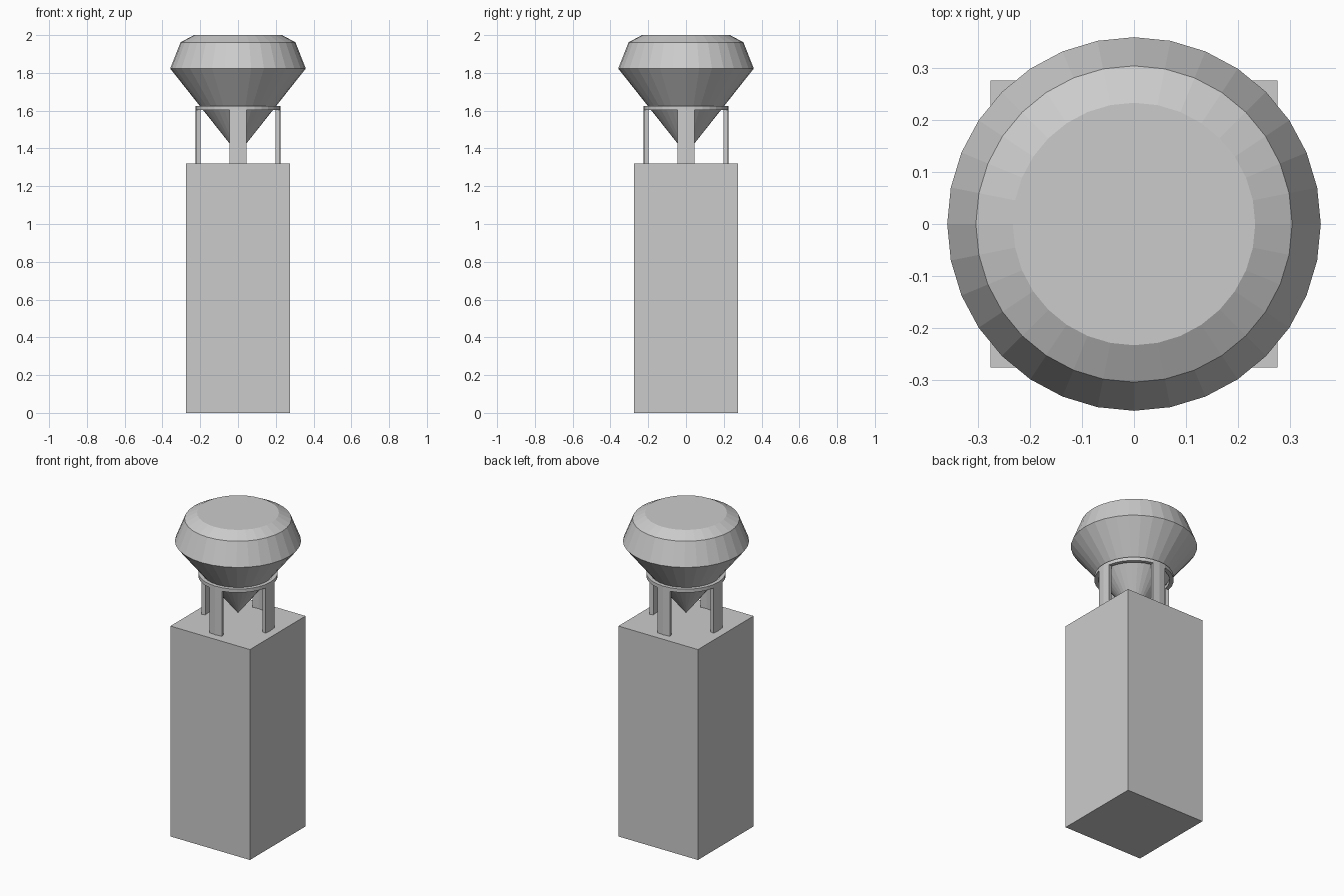
import bpy, bmesh
from math import cos, sin, tau

if "Cube" in bpy.data.objects:
    bpy.data.objects.remove(bpy.data.objects["Cube"])

SIDES = 32


def finish(name, bm):
    bmesh.ops.recalc_face_normals(bm, faces=bm.faces)
    mesh = bpy.data.meshes.new(name)
    bm.to_mesh(mesh)
    bm.free()
    obj = bpy.data.objects.new(name, mesh)
    bpy.context.collection.objects.link(obj)
    return obj


def arc_wall(name, r_in, r_out, z0, z1, start, count):
    """Curved wall following the 32-sided circle; a full turn makes a ring."""
    bm = bmesh.new()
    closed = count == SIDES
    section = [(r_in, z0), (r_out, z0), (r_out, z1), (r_in, z1)]
    rows = []
    for i in range(count if closed else count + 1):
        a = tau * (start + i) / SIDES
        rows.append([bm.verts.new((r * cos(a), r * sin(a), z)) for r, z in section])
    for i in range(count):
        p, q = rows[i], rows[(i + 1) % len(rows)]
        for k in range(4):
            n = (k + 1) % 4
            bm.faces.new((p[k], p[n], q[n], q[k]))
    if not closed:
        bm.faces.new(rows[0])
        bm.faces.new(rows[-1])
    return finish(name, bm)


# Square pedestal
bpy.ops.mesh.primitive_cube_add(size=1, location=(0, 0, 0.66))
pedestal = bpy.context.object
pedestal.name = "pedestal"
pedestal.scale = (0.552, 0.552, 1.32)

# Holder: ring on four curved legs
arc_wall("holder_ring", 0.203, 0.226, 1.603, 1.625, 0, SIDES)
for i, side in enumerate(("right", "back", "left", "front")):
    arc_wall(side + "_leg", 0.203, 0.226, 1.32, 1.603, i * 8 - 1, 2)

# Cut gem: pointed base, girdle, crown and flat table
bm = bmesh.new()
tip = bm.verts.new((0, 0, 1.37))
rings = []
for r, z in [(0.359, 1.823), (0.304, 1.962), (0.233, 2.0)]:
    rings.append([bm.verts.new((r * cos(tau * i / SIDES), r * sin(tau * i / SIDES), z))
                  for i in range(SIDES)])
for i in range(SIDES):
    j = (i + 1) % SIDES
    bm.faces.new((tip, rings[0][j], rings[0][i]))
    for lo, hi in zip(rings, rings[1:]):
        bm.faces.new((lo[i], lo[j], hi[j], hi[i]))
bm.faces.new(rings[-1])
finish("gem", bm)
